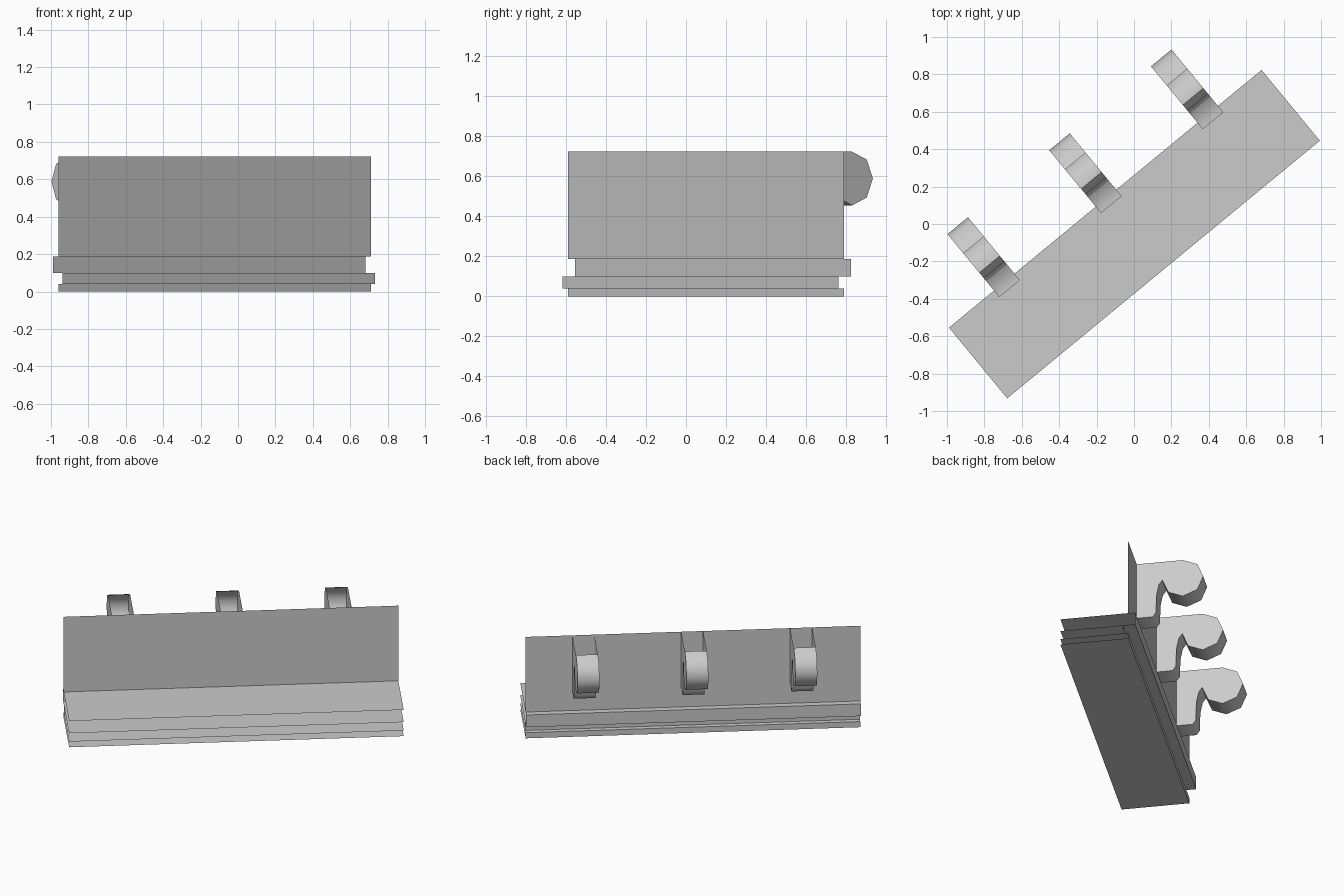
import bpy, bmesh, math
from mathutils import Matrix

cube = bpy.data.objects.get("Cube")
if cube:
    bpy.data.objects.remove(cube, do_unlink=True)

grey = bpy.data.materials.new("plain grey")
grey.use_nodes = True
COLOUR = (0.6, 0.6, 0.6, 1)
grey.diffuse_color = COLOUR
grey.node_tree.nodes["Principled BSDF"].inputs["Base Color"].default_value = COLOUR

# The whole piece is turned about z: local x runs along it, local y points back
PLACE = Matrix.Translation((-0.125, 0.10, 0)) @ Matrix.Rotation(math.radians(39.5), 4, "Z")
HALF = 1.083
TOP = 0.722
FRONT = -0.445


def sheet(name, profile, x0, x1, caps=False):
    """Sweep an open (y, z) profile from x0 to x1, optionally closing the ends."""
    bm = bmesh.new()
    a = [bm.verts.new((x0, y, z)) for y, z in profile]
    b = [bm.verts.new((x1, y, z)) for y, z in profile]
    for i in range(len(profile) - 1):
        bm.faces.new((a[i], b[i], b[i + 1], a[i + 1]))
    if caps:
        bm.faces.new(a)
        bm.faces.new(b[::-1])
    bmesh.ops.recalc_face_normals(bm, faces=bm.faces)
    mesh = bpy.data.meshes.new(name)
    bm.to_mesh(mesh)
    bm.free()
    mesh.materials.append(grey)
    obj = bpy.data.objects.new(name, mesh)
    bpy.context.collection.objects.link(obj)
    obj.matrix_world = PLACE
    return obj


# Upright back panel and the stepped strips below it
back_steps = [("back_panel", 0, 0.187, TOP), ("upper_strip", 0.045, 0.1, 0.187),
              ("middle_strip", -0.035, 0.04, 0.1), ("lower_strip", 0, 0, 0.04)]
for name, y, z0, z1 in back_steps:
    sheet(name, [(y, z0), (y, z1)], -HALF, HALF)

# Thin open shelves stacked in front of the strips
shelves = [("top_shelf", 0.187, 0.045), ("second_shelf", 0.1, 0.045),
           ("third_shelf", 0.04, 0), ("bottom_shelf", 0, 0)]
for name, z, back in shelves:
    sheet(name, [(back, z), (FRONT, z)], -HALF, HALF)

# Hooks: eight-sided drooping head, notch and leg, open along the top
R = 0.134
head = [(0.302 + R * math.sin(math.radians(t)), TOP - R + R * math.cos(math.radians(t)))
        for t in range(0, 271, 45)]
leg = [(0.145, 0.555), (0.13, 0.48), (0.126, 0.35), (0.105, 0.32), (0, 0.32)]
hook_profile = [(0, TOP)] + head + leg
for side, x in (("right", -0.7), ("middle", 0.005), ("left", 0.71)):
    hook = sheet(side + "_hook", hook_profile, x - 0.071, x + 0.071, caps=True)
    # remove the flat top so the hook is a hollow shell
    bm = bmesh.new()
    bm.from_mesh(hook.data)
    tops = [f for f in bm.faces if all(v.co.z > TOP - 0.001 for v in f.verts)]
    bmesh.ops.delete(bm, geom=tops, context="FACES")
    bm.to_mesh(hook.data)
    bm.free()
    bpy.ops.object.select_all(action="DESELECT")
    hook.select_set(True)
    bpy.context.view_layer.objects.active = hook
    bpy.ops.object.shade_smooth_by_angle(angle=math.radians(60))
